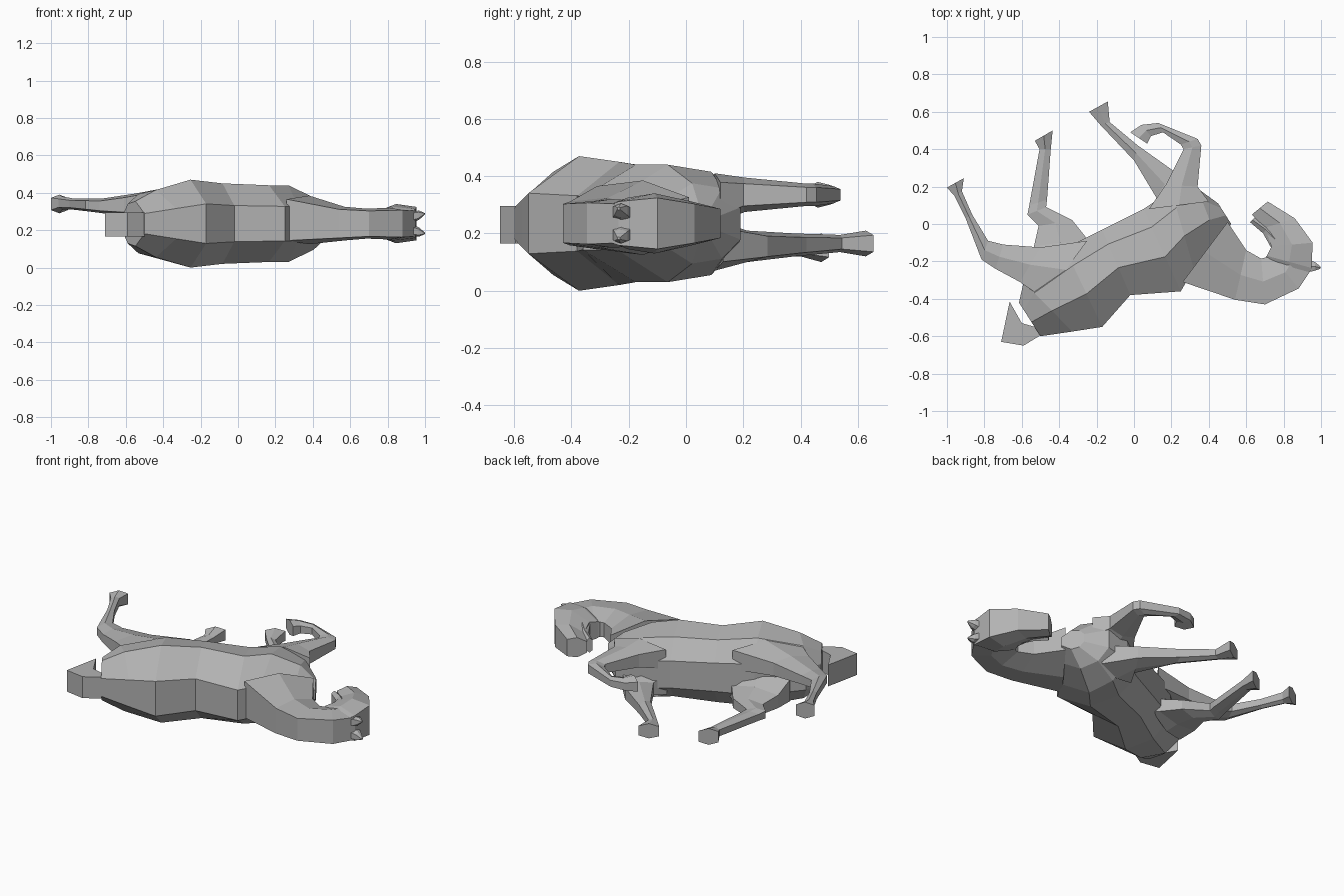
import bpy, bmesh
from mathutils import Vector

MID = 0.235  # height of the animal's own symmetry plane
coat = bpy.data.materials.new("grey coat")
coat.diffuse_color = (0.45, 0.45, 0.45, 1)

# Cross-sections: (position from first edge to second edge, share of half width)
BARREL = [(0, .45), (.42, 1), (.78, .88), (1, .4)]
LIMB = [(0, .65), (.5, 1), (1, .65)]
NECK = [(0, .85), (.5, 1), (1, .55)]


def finish(name, bm):
    bmesh.ops.recalc_face_normals(bm, faces=bm.faces)
    me = bpy.data.meshes.new(name)
    bm.to_mesh(me)
    bm.free()
    me.materials.append(coat)
    ob = bpy.data.objects.new(name, me)
    bpy.context.collection.objects.link(ob)
    return ob


def loft(name, profile, stations):
    """stations: x1, y1, x2, y2, centre height, half width"""
    bm = bmesh.new()
    rings = []
    for x1, y1, x2, y2, z, hw in stations:
        a, b = Vector((x1, y1, z)), Vector((x2, y2, z))
        up = [a.lerp(b, t) + Vector((0, 0, w * hw)) for t, w in profile]
        down = [a.lerp(b, t) - Vector((0, 0, w * hw)) for t, w in reversed(profile)]
        rings.append([bm.verts.new(p) for p in up + down])
    n = len(rings[0])
    for r, s in zip(rings, rings[1:]):
        for i in range(n):
            j = (i + 1) % n
            bm.faces.new((r[i], r[j], s[j], s[i]))
    bm.faces.new(rings[0])
    bm.faces.new(rings[-1])
    return finish(name, bm)


def prism(name, outline, z0, z1):
    bm = bmesh.new()
    base = bm.faces.new([bm.verts.new((x, y, z0)) for x, y in outline])
    ext = bmesh.ops.extrude_face_region(bm, geom=[base])
    top = [v for v in ext["geom"] if isinstance(v, bmesh.types.BMVert)]
    bmesh.ops.translate(bm, verts=top, vec=(0, 0, z1 - z0))
    return finish(name, bm)


# Trunk from rump to chest
loft("body", BARREL, [
    (-.50, -.60, -.615, -.42, MID, .12),
    (-.33, -.575, -.59, -.31, MID, .18),
    (-.17, -.55, -.37, -.13, MID, .235),
    (-.02, -.38, -.17, -.03, MID, .215),
    (.25, -.36, .05, .08, MID, .205),
    (.32, -.24, .20, .18, MID, .205),
    (.45, -.10, .34, .19, MID, .14),
    (.52, .00, .45, .11, MID, .06)])

# Arched neck, head and separate lower jaw
loft("neck", NECK, [
    (.26, -.31, .50, .01, MID + .02, .13),
    (.54, -.405, .60, -.14, MID, .09),
    (.70, -.43, .68, -.185, MID, .08),
    (.88, -.345, .74, -.17, MID, .085),
    (.95, -.24, .75, -.14, MID, .08)])
loft("head", NECK, [
    (.90, -.31, .70, -.185, MID, .06),
    (.95, -.235, .71, -.17, MID, .09),
    (.955, -.10, .735, -.12, MID, .105),
    (.86, .03, .70, -.02, MID, .08),
    (.715, .12, .63, .05, MID, .06)])
loft("lower_jaw", LIMB, [
    (.80, -.06, .735, -.13, MID, .07),
    (.72, -.01, .69, -.05, MID, .055),
    (.645, .035, .62, .01, MID, .045)])

# Pair of ears
for side, label in ((1, "upper"), (-1, "lower")):
    loft(label + "_ear", LIMB, [
        (.92, -.26, .94, -.19, MID + side * .035, .03),
        (.965, -.25, .97, -.205, MID + side * .045, .025),
        (.995, -.24, 1.0, -.23, MID + side * .052, .005)])

# Bent tail
prism("tail", [(-.50, -.595), (-.59, -.65), (-.71, -.63), (-.665, -.415),
               (-.60, -.53), (-.53, -.55)], .165, .295)

# Hind legs
loft("upper_hind_leg", LIMB, [
    (-.25, -.09, -.48, -.40, .34, .09),
    (-.50, -.125, -.61, -.31, .335, .06),
    (-.70, -.11, -.74, -.24, .33, .04),
    (-.78, -.09, -.815, -.19, .335, .035),
    (-.865, .05, -.90, .03, .34, .03),
    (-.92, .175, -.96, .15, .345, .035),
    (-.91, .245, -1.0, .195, .34, .05)])
loft("lower_hind_leg", LIMB, [
    (-.22, -.10, -.53, -.24, .17, .10),
    (-.25, -.08, -.535, -.12, .15, .06),
    (-.33, .02, -.51, -.01, .14, .045),
    (-.47, .09, -.57, .05, .145, .035),
    (-.465, .13, -.56, .10, .145, .03),
    (-.445, .40, -.505, .40, .15, .03),
    (-.435, .50, -.53, .445, .15, .05)])

# Front legs: the upper one is folded, the lower one reaches out
loft("upper_front_leg", LIMB, [
    (.40, .12, .08, .08, .32, .09),
    (.34, .20, .17, .21, .335, .06),
    (.36, .42, .265, .40, .335, .04),
    (.34, .455, .25, .425, .335, .04),
    (.13, .54, .155, .49, .335, .03),
    (.04, .53, .09, .47, .335, .035),
    (-.02, .49, .07, .43, .335, .045)])
loft("lower_front_leg", LIMB, [
    (.34, .13, .08, .07, .16, .09),
    (.21, .285, .12, .14, .155, .055),
    (.02, .42, .0, .34, .16, .04),
    (-.13, .545, -.18, .53, .165, .03),
    (-.14, .655, -.24, .60, .165, .045)])
